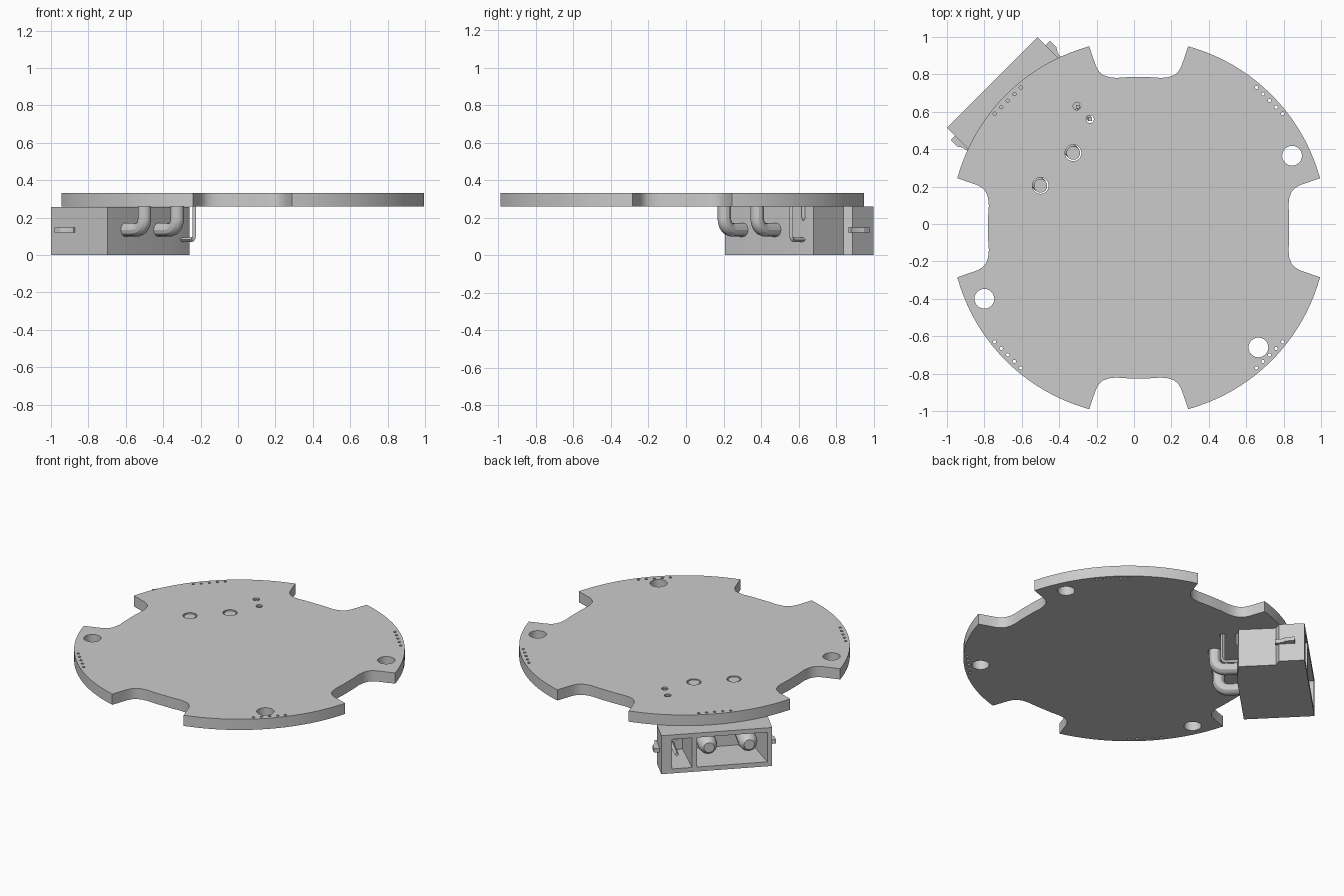
import bpy, bmesh
from math import cos, sin, pi, atan2, radians
from mathutils import Matrix, Vector

if "Cube" in bpy.data.objects:
    bpy.data.objects.remove(bpy.data.objects["Cube"])

GREY = bpy.data.materials.new("plain_grey")
GREY.use_nodes = True
GREY.diffuse_color = (0.6, 0.6, 0.6, 1)
GREY.node_tree.nodes["Principled BSDF"].inputs["Base Color"].default_value = (0.6, 0.6, 0.6, 1)

# The connector is built in its own frame: x along its width, y towards its mouth
TURN = Matrix.Rotation(radians(45), 4, "Z")
CENTRE = Vector((0.025, -0.02))
DISC_LOW, DISC_TOP = 0.26, 0.332


def add_object(name, mesh, matrix=Matrix(), angle=30):
    mesh.materials.clear()
    mesh.materials.append(GREY)
    obj = bpy.data.objects.new(name, mesh)
    bpy.context.collection.objects.link(obj)
    obj.matrix_world = matrix
    bpy.ops.object.select_all(action="DESELECT")
    obj.select_set(True)
    bpy.context.view_layer.objects.active = obj
    bpy.ops.object.shade_smooth_by_angle(angle=radians(angle))
    return obj


def curve_to_object(name, curve, matrix=Matrix()):
    temp = bpy.data.objects.new("temp", curve)
    bpy.context.collection.objects.link(temp)
    graph = bpy.context.evaluated_depsgraph_get()
    mesh = bpy.data.meshes.new_from_object(temp.evaluated_get(graph))
    bpy.data.objects.remove(temp)
    bm = bmesh.new()
    bm.from_mesh(mesh)
    bmesh.ops.remove_doubles(bm, verts=bm.verts, dist=0.0005)
    bmesh.ops.recalc_face_normals(bm, faces=bm.faces)
    bm.to_mesh(mesh)
    bm.free()
    return add_object(name, mesh, matrix)


def add_spline(curve, points, cyclic=False):
    spline = curve.splines.new("POLY")
    spline.points.add(len(points) - 1)
    for target, p in zip(spline.points, points):
        target.co = (p[0], p[1], p[2] if len(p) > 2 else 0, 1)
    spline.use_cyclic_u = cyclic
    return spline


def loft(name, lower, upper, matrix=TURN):
    """Solid between two matching loops of points."""
    bm = bmesh.new()
    a = [bm.verts.new(p) for p in lower]
    b = [bm.verts.new(p) for p in upper]
    bm.faces.new(a)
    bm.faces.new(b)
    for i in range(len(a)):
        j = (i + 1) % len(a)
        bm.faces.new((a[i], a[j], b[j], b[i]))
    bmesh.ops.recalc_face_normals(bm, faces=bm.faces)
    mesh = bpy.data.meshes.new(name)
    bm.to_mesh(mesh)
    bm.free()
    return add_object(name, mesh, matrix)


def prism(name, outline, z0, z1):
    return loft(name, [(x, y, z0) for x, y in outline], [(x, y, z1) for x, y in outline])


# Disc outline: four rim arcs joined by flared, round-cornered notches
R = 1.005
half_notch = [(0.265, 0.97), (0.246, 0.915), (0.228, 0.863), (0.212, 0.835),
              (0.19, 0.816), (0.158, 0.805), (0.12, 0.801), (0.06, 0.805)]
notch = half_notch + [(-x, y) for x, y in reversed(half_notch)]
mouth = atan2(0.265, 0.97)
outline = []
for quarter in range(4):
    c, s = cos(quarter * pi / 2), sin(quarter * pi / 2)
    outline += [(CENTRE.x + x * c - y * s, CENTRE.y + x * s + y * c) for x, y in notch]
    start = pi / 2 * (quarter + 1) + mouth
    sweep = pi / 2 - 2 * mouth
    outline += [(CENTRE.x + R * cos(start + sweep * i / 20), CENTRE.y + R * sin(start + sweep * i / 20))
                for i in range(1, 20)]

# Holes: mounting holes, rows of vias and connector pin holes
holes = [(0.845, 0.365, 0.053), (-0.8, -0.4, 0.053), (0.665, -0.66, 0.053),
         (-0.325, 0.38, 0.044), (-0.5, 0.205, 0.044), (-0.305, 0.63, 0.021), (-0.235, 0.56, 0.021)]
for sx in (-1, 1):
    for sy in (-1, 1):
        for i in range(-2, 3):
            holes.append((CENTRE.x + sx * (0.7 + 0.035 * i), CENTRE.y + sy * (0.68 - 0.035 * i), 0.009))

plate = bpy.data.curves.new("disc_curve", "CURVE")
plate.dimensions = "2D"
plate.fill_mode = "BOTH"
plate.extrude = (DISC_TOP - DISC_LOW) / 2
add_spline(plate, outline, True)
for x, y, r in holes:
    n = 24 if r > 0.03 else 12
    add_spline(plate, [(x + r * cos(2 * pi * i / n), y + r * sin(2 * pi * i / n)) for i in range(n)], True)
curve_to_object("disc_plate", plate, Matrix.Translation((0, 0, (DISC_LOW + DISC_TOP) / 2)))

# Connector housing with two open compartments
FRONT = 1.071
body = prism("connector_housing",
             [(-0.343, FRONT), (-0.346, 0.64), (0.138, 0.64), (0.297, 0.665),
              (0.297, 0.891), (0.341, 0.916), (0.341, FRONT)], 0, 0.258)


def pocket(name, x0, x1, taper):
    def ring(y, inset):
        a, b = x0 + inset, x1 - inset
        return [(a, y, 0.03), (b, y, 0.03), (b, y, 0.228), (a, y, 0.228)]
    cutter = loft(name, ring(FRONT + 0.01, 0), ring(0.8, taper))
    cutter.hide_render = True
    mod = body.modifiers.new(name, "BOOLEAN")
    mod.operation = "DIFFERENCE"
    mod.solver = "EXACT"
    mod.object = cutter
    bpy.ops.object.select_all(action="DESELECT")
    bpy.context.view_layer.objects.active = body
    body.select_set(True)
    bpy.ops.object.modifier_apply(modifier=name)
    bpy.data.objects.remove(cutter)


pocket("power_pocket", -0.315, 0.122, 0.05)
pocket("signal_pocket", 0.152, 0.275, 0.01)

# Side latches
for side, label in ((-1, "right"), (1, "left")):
    prism(label + "_latch", [(side * x, y) for x, y in
          [(0.33, 1.011), (0.376, 1.011), (0.376, 0.965), (0.358, 0.935), (0.352, 0.89), (0.33, 0.89)]],
          0.12, 0.147)


# Bent pins running down from the disc and forward into the housing
def pin(name, x, y, z, radius, bend, tail, steps, smooth):
    path = [(x, y, DISC_TOP - 0.004)]
    for i in range(steps + 1):
        t = pi / 2 * i / steps
        path.append((x, y + bend * (1 - cos(t)), z + bend * (1 - sin(t))))
    path += [(x, py, z) for py, _ in tail]
    curve = bpy.data.curves.new(name, "CURVE")
    curve.dimensions = "3D"
    curve.bevel_depth = radius
    curve.bevel_resolution = smooth
    curve.use_fill_caps = True
    spline = add_spline(curve, path)
    for point, (_, scale) in zip(spline.points[-len(tail):], tail):
        point.radius = scale
    curve_to_object(name, curve, TURN)


contact = [(0.83, 1), (0.85, 1.6), (0.98, 1.6), (1.01, 1.4), (1.03, 0.9)]
for label, x in (("outer", -0.209), ("inner", 0.039)):
    pin(label + "_power_pin", x, 0.498, 0.135, 0.037, 0.06, contact, 8, 4)
pin("lower_signal_pin", 0.23, 0.562, 0.082, 0.013, 0.02, [(0.98, 1)], 3, 0)
pin("upper_signal_pin", 0.23, 0.655, 0.185, 0.013, 0.02, [(0.98, 1)], 3, 0)
